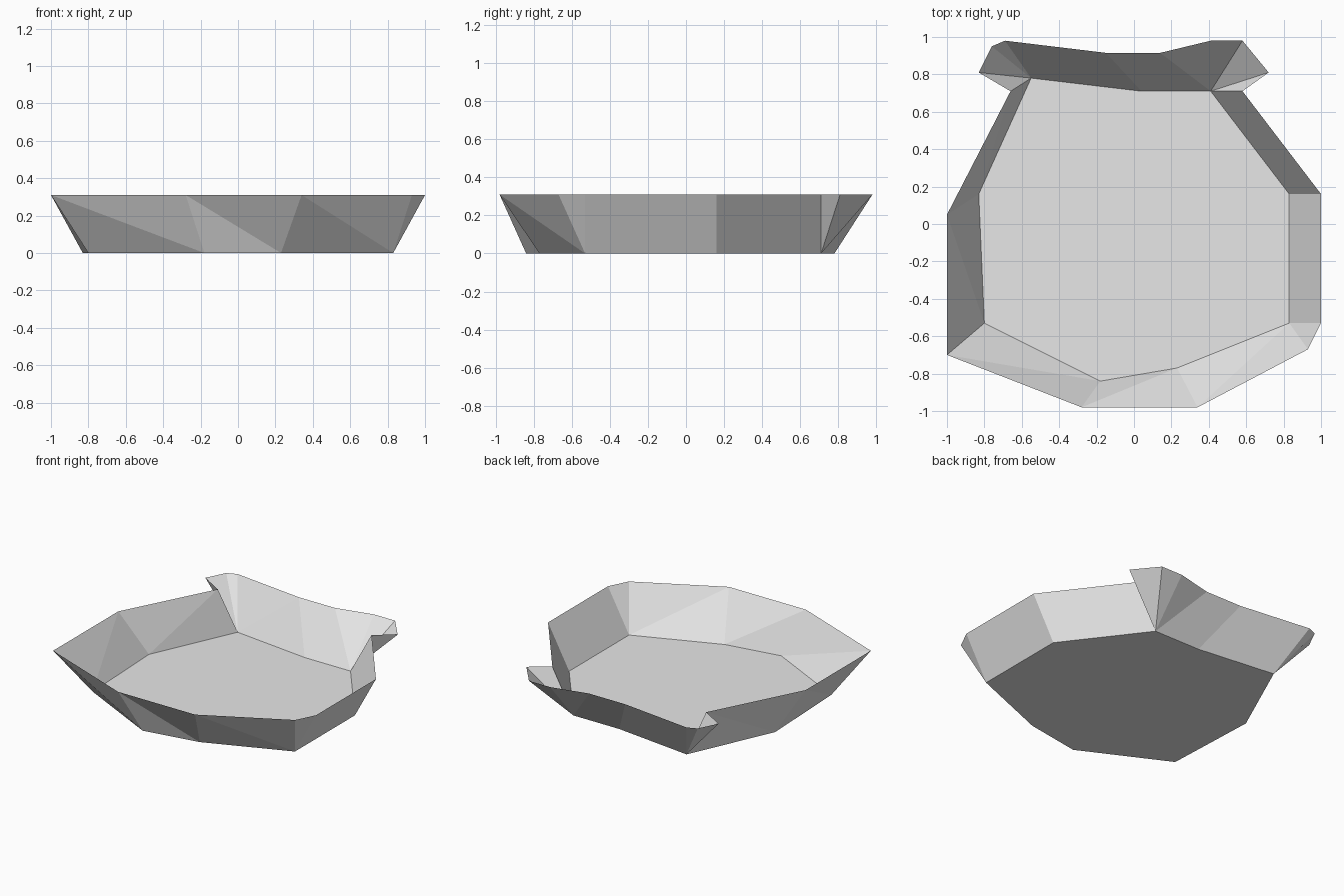
import bpy
import bmesh

cube = bpy.data.objects.get("Cube")
if cube:
    bpy.data.objects.remove(cube, do_unlink=True)

HEIGHT = 0.31

# Floor outline, counterclockwise from the front right corner
FLOOR = [(-.8, -.53), (-.18, -.84), (.23, -.77), (.83, -.53), (.83, .16),
         (.41, .71), (.04, .71), (-.55, .78), (-.83, .16)]

# Rim outline, with the two flared ears at the back
RIM = [(-1, -.7), (-.28, -.98), (.34, -.98), (.93, -.67), (1, -.53), (1, .16),
       (.58, .71), (.72, .81), (.58, .98), (.41, .98), (.14, .915), (-.15, .915),
       (-.69, .98), (-.76, .95), (-.83, .81), (-.66, .71), (-1, .05)]

# Wall facets: each letter steps along the floor (f) or the rim (r)
STEPS = "frfrfrr" + "frfr" + "rrrr" + "frfr" + "rrr" + "frfr"


def make_material(name, value):
    mat = bpy.data.materials.new(name)
    mat.use_nodes = True
    colour = (value, value, value, 1)
    mat.diffuse_color = colour
    mat.node_tree.nodes["Principled BSDF"].inputs["Base Color"].default_value = colour
    return mat


bm = bmesh.new()
floor = [bm.verts.new((x, y, 0)) for x, y in FLOOR]
rim = [bm.verts.new((x, y, HEIGHT)) for x, y in RIM]

# Flat floor
bm.faces.new(floor)

# Faceted flared wall
f = r = 0
for step in STEPS:
    a, b = floor[f % len(floor)], rim[r % len(rim)]
    if step == "f":
        f += 1
        c = floor[f % len(floor)]
    else:
        r += 1
        c = rim[r % len(rim)]
    bm.faces.new((a, c, b))

# Merge the coplanar facets, keep the open top, face the inside upward
bmesh.ops.dissolve_limit(bm, angle_limit=0.01, verts=bm.verts, edges=bm.edges)
bmesh.ops.recalc_face_normals(bm, faces=bm.faces)
bm.faces.ensure_lookup_table()
largest = max(bm.faces, key=lambda face: face.calc_area())
if largest.normal.z < 0:
    bmesh.ops.reverse_faces(bm, faces=bm.faces)

mesh = bpy.data.meshes.new("faceted_dish")
bm.to_mesh(mesh)
bm.free()
mesh.materials.append(make_material("light grey", 0.8))
dish = bpy.data.objects.new("faceted_dish", mesh)
bpy.context.collection.objects.link(dish)
